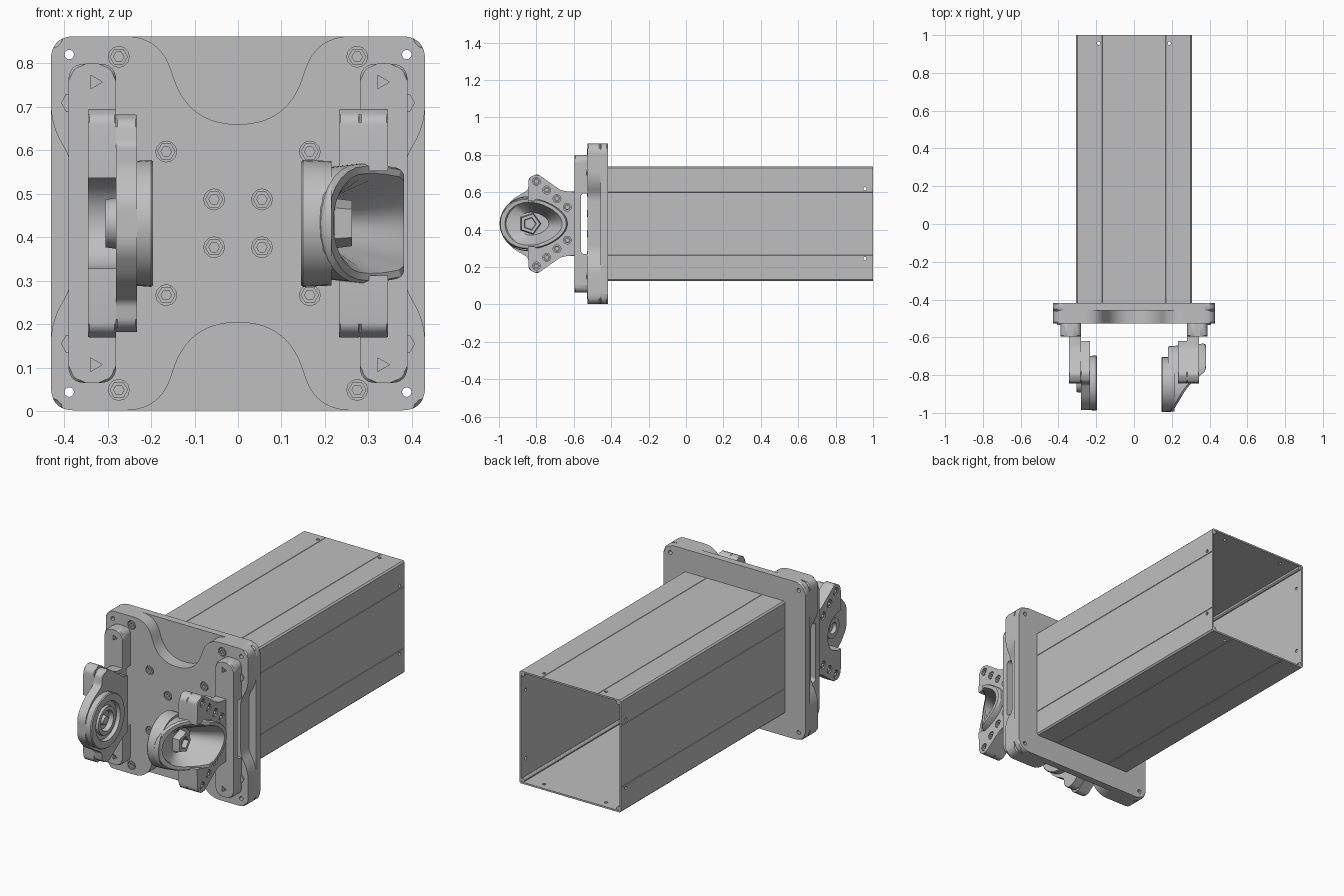
import bpy, bmesh, math
from mathutils import Vector

if "Cube" in bpy.data.objects:
    bpy.data.objects.remove(bpy.data.objects["Cube"])

grey = bpy.data.materials.new("metal grey")
grey.diffuse_color = (0.52, 0.52, 0.52, 1)
grey.use_nodes = True
grey.node_tree.nodes["Principled BSDF"].inputs["Base Color"].default_value = grey.diffuse_color
MID = 0.4315   # height of the horizontal symmetry plane
HUB = -0.835   # depth of the hinge hubs


def to3d(axis, u, v, w):
    """Outline (u, v) placed at w along the given axis."""
    return {"x": (w, u, v), "y": (u, w, v), "z": (u, v, w)}[axis]


def smooth(ob):
    bpy.ops.object.select_all(action="DESELECT")
    ob.select_set(True)
    bpy.context.view_layer.objects.active = ob
    bpy.ops.object.shade_smooth_by_angle(angle=math.radians(30))


def finish(name, bm):
    bmesh.ops.recalc_face_normals(bm, faces=bm.faces)
    me = bpy.data.meshes.new(name)
    bm.to_mesh(me)
    bm.free()
    ob = bpy.data.objects.new(name, me)
    bpy.context.collection.objects.link(ob)
    me.materials.append(grey)
    smooth(ob)
    return ob


def fillet(pts, n=6):
    """Round each corner (u, v, radius) with a smooth arc."""
    out = []
    for i, (u, v, r) in enumerate(pts):
        p = Vector((u, v))
        if r == 0:
            out.append((u, v))
            continue
        a = (Vector(pts[i - 1][:2]) - p).normalized() * r + p
        b = (Vector(pts[(i + 1) % len(pts)][:2]) - p).normalized() * r + p
        for k in range(n + 1):
            t = k / n
            out.append(tuple(a * (1 - t) ** 2 + p * 2 * t * (1 - t) + b * t ** 2))
    return out


def rect(u0, u1, v0, v1, r):
    return fillet([(u0, v0, r), (u1, v0, r), (u1, v1, r), (u0, v1, r)])


def circle(u, v, r, n=16, rv=None):
    rv = rv or r
    return [(u + r * math.cos(2 * math.pi * k / n), v + rv * math.sin(2 * math.pi * k / n)) for k in range(n)]


def add_prism(bm, pts, axis, lo, hi):
    a = [bm.verts.new(to3d(axis, u, v, lo)) for u, v in pts]
    b = [bm.verts.new(to3d(axis, u, v, hi)) for u, v in pts]
    caps = [bm.faces.new(a), bm.faces.new(b[::-1])]
    n = len(pts)
    for i in range(n):
        bm.faces.new((a[i], b[i], b[(i + 1) % n], a[(i + 1) % n]))
    return caps


def prism(name, pts, axis, lo, hi, bevel=0.0):
    bm = bmesh.new()
    caps = add_prism(bm, pts, axis, lo, hi)
    if bevel:
        rim = [e for f in caps for e in f.edges]
        bmesh.ops.bevel(bm, geom=rim, offset=bevel, segments=1, profile=0.5, affect="EDGES")
    return finish(name, bm)


def cut(ob, shapes):
    """Subtract separate prisms (outline, axis, lo, hi) from the object."""
    bm = bmesh.new()
    for s in shapes:
        add_prism(bm, *s)
    cutter = finish("cutter", bm)
    cutter.hide_render = True
    m = ob.modifiers.new("cut", "BOOLEAN")
    m.operation, m.object, m.solver = "DIFFERENCE", cutter, "EXACT"
    bpy.context.view_layer.objects.active = ob
    bpy.ops.object.modifier_apply(modifier=m.name)
    bpy.data.objects.remove(cutter)
    # Split the caps' flat shading cleanly from the new walls
    bm = bmesh.new()
    bm.from_mesh(ob.data)
    bmesh.ops.remove_doubles(bm, verts=bm.verts, dist=1e-5)
    bmesh.ops.triangulate(bm, faces=[f for f in bm.faces if len(f.verts) > 4])
    bm.to_mesh(ob.data)
    bm.free()
    smooth(ob)
    # Plain flat shading on faces aligned with an axis
    for p in ob.data.polygons:
        if max(abs(c) for c in p.normal) > 0.9999:
            p.use_smooth = False


def loft(name, rings):
    """Skin a list of equal rings of 3D points."""
    bm = bmesh.new()
    vs = [[bm.verts.new(p) for p in ring] for ring in rings]
    n = len(vs[0])
    for a, b in zip(vs, vs[1:]):
        for i in range(n):
            bm.faces.new((a[i], a[(i + 1) % n], b[(i + 1) % n], b[i]))
    bm.faces.new(vs[0])
    bm.faces.new(vs[-1])
    return finish(name, bm)


def lathe(name, axis, u, v, profile, n=32):
    """Turned part: profile of (radius, position along axis)."""
    return loft(name, [[to3d(axis, a, b, w) for a, b in circle(u, v, r, n)] for r, w in profile])


# Hollow square tube with fine seam grooves on every side
H, G = 0.307, 0.168
seam = [(s * G + d, .003 * (d == 0)) for s in (-1, 1) for d in (-.002, 0, .002)]
outline = []
for k in range(4):
    c, s = round(math.cos(k * math.pi / 2)), round(math.sin(k * math.pi / 2))
    for u, d in [(-H + .008, 0)] + seam + [(H - .008, 0)]:
        v = -H + d
        outline.append((u * c - v * s, MID + u * s + v * c))
tube = prism("tube", outline, "y", -0.425, 1.0)
cut(tube, [(rect(-.298, .298, MID - .298, MID + .298, .01), "y", -0.5, 1.1)])
cut(tube, [(circle(.957, MID + s * .187, .009, 12), "x", -.4, .4) for s in (-1, 1)])
cut(tube, [(circle(s * .187, .957, .009, 12), "z", 0, .9) for s in (-1, 1)])
# Screw channels inside the tube corners
for sx in (-1, 1):
    for sz in (-1, 1):
        prism("screw_channel", circle(sx * .289, MID + sz * .289, .011, 12), "y", -.42, .997)

# Square back plate and waisted front plate with corner holes
corner_holes = [(sx * .388, MID + sz * .388) for sx in (-1, 1) for sz in (-1, 1)]
back = prism("back_plate", rect(-.43, .43, MID - .43, MID + .43, .055), "y", -.457, -.418, .006)
quarter = [(.385, .15, .03), (.43, .225, .05), (.43, .43, .055), (.18, .43, .08), (.112, .228, .11)]
right_side = [(u, -v, r) for u, v, r in reversed(quarter)] + quarter
whole = right_side + [(-u, -v, r) for u, v, r in right_side]
front = prism("front_plate", fillet([(u, MID + v, r) for u, v, r in whole], 10), "y", -.527, -.457, .007)
nuts = [(sx * u, MID + sz * v) for sx in (-1, 1) for sz in (-1, 1)
        for u, v in ((.274, .383), (.165, .165), (.055, .055))]
drilled = [(circle(u, v, .011, 12), "y", -.6, -.3) for u, v in corner_holes]
cut(back, drilled)
cut(front, drilled + [(circle(u, v, .024, 12), "y", -.51, -.6) for u, v in nuts])

# Hexagonal nuts set into the front plate
for u, v in nuts:
    lathe("nut", "y", u, v, [(.021, -.505), (.021, -.528), (.012, -.528), (.012, -.512)], 6)


# Hinge outlines in depth and height
def mirrored(half):
    return fillet([(u, MID + v, r) for u, v, r in half] + [(u, MID - v, r) for u, v, r in reversed(half)])


arm_out = mirrored([(-.845, .13, .02), (-.842, .245, .02), (-.795, .268, .02), (-.665, .175, .03), (-.575, .17, 0)])
star_out = mirrored([(-.985, .06, .03), (-.93, .13, .03), (-.845, .18, .015), (-.838, .235, .02),
                     (-.79, .255, .02), (-.66, .165, .02), (-.61, .15, .01)])
arm_bolts = [(-.80 + k * .055, MID + s * (.226 - k * .046)) for s in (-1, 1) for k in range(4)]

for sx, label in ((-1, "left"), (1, "right")):
    # Mounting bar with a gap behind it and bolt pockets
    bar = prism(label + "_bar", rect(min(sx * .28, sx * .39), max(sx * .28, sx * .39), MID - .367, MID + .367, .04),
                "y", -.596, -.522, .005)
    cut(bar, [(rect(-.562, -.5, MID - .162, MID + .162, .02), "x", -.5, .5)])
    cut(bar, [(circle(sx * .33, MID + s * .325, .018, 3), "y", -.575, -.65) for s in (-1, 1)])
    # Side bolts peeking out beside the bar
    for s in (-1, 1):
        prism(label + "_side_bolt", circle(sx * .383, MID + s * .277, .024, 6), "y", -.535, -.51)
    # Hinge arm and the star plate on its inner face
    bore = circle(-.82, MID, .158, 32, .122) if sx > 0 else circle(HUB, MID, .105, 28)
    arm = prism(label + "_arm", arm_out, "x", sx * .28, sx * .345, .004)
    cut(arm, [(bore, "x", sx * .27, sx * .4)])
    cut(arm, [(circle(u, v, .021, 14), "x", sx * .318, sx * .4) for u, v in arm_bolts])
    star = prism(label + "_star_plate", arm_out if sx > 0 else star_out, "x", sx * .232, sx * .281, .004)
    cut(star, [(rect(-.62, -.5, .1, .8, .005), "x", sx * .2, sx * .3)])
    if sx > 0:
        cut(star, [(bore, "x", .2, .3)])
    # Hexagonal nuts sunk in the arm
    for u, v in arm_bolts:
        lathe(label + "_arm_nut", "x", u, v, [(.018, sx * .31), (.018, sx * .342), (.010, sx * .342), (.010, sx * .32)], 6)
    # Turned hub with ring recesses on the inner face
    x0, base, hub_y = (.195, .24, -.842) if sx < 0 else (.145, .215, -.85)
    lathe(label + "_hub", "x", hub_y, MID, [(r, sx * x) for r, x in (
        (.143, base), (.146, x0 + .005), (.142, x0), (.105, x0), (.1, x0 + .02), (.078, x0 + .02),
        (.075, x0 + .006), (.055, x0 + .006), (.05, x0 + .03), (.025, x0 + .03), (.022, x0 + .012))], 36)


# Slanted cup on the outer face of the right hinge
def cup_ring(scale, flat=None, lift=0.0):
    ring = []
    for k in range(32):
        a = 2 * math.pi * k / 32
        y = -.815 + .182 * scale * math.cos(a)
        z = MID + .135 * scale * math.sin(a) * (1 - .18 * math.cos(a))
        slant = .2 + (y + 1) * .6 + max(0, min(1, (y + .86) / .1)) * .055
        ring.append((flat if flat else min(.382, slant) + lift, y, z))
    return ring


loft("right_cup", [cup_ring(.92, .18), cup_ring(1.0, lift=-.012), cup_ring(.96), cup_ring(.84),
                   cup_ring(.8, lift=-.012), cup_ring(.45, .222)])

# Five-sided socket inside the cup and plain cap on the left hinge
lathe("cup_socket", "x", HUB, MID, [(.062, .21), (.055, .262), (.035, .262), (.032, .235)], 5)
lathe("left_cap", "x", HUB, MID, [(.06, -.27), (.055, -.305), (.03, -.305), (.028, -.285)], 12)
